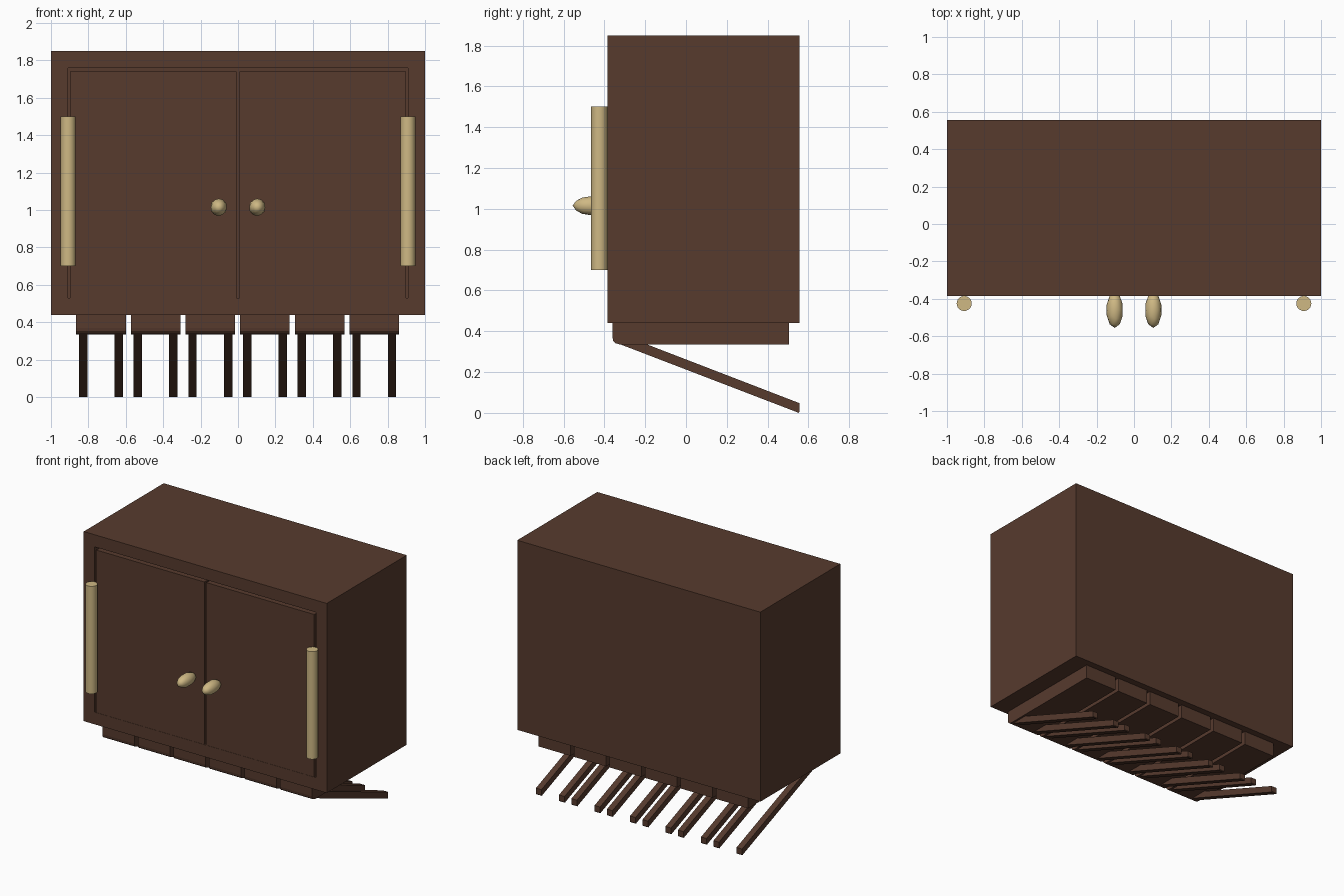
import bpy, bmesh
from mathutils import Matrix

if "Cube" in bpy.data.objects:
    bpy.data.objects.remove(bpy.data.objects["Cube"])


def material(name, rgb):
    m = bpy.data.materials.new(name)
    m.diffuse_color = (*rgb, 1)
    m.use_nodes = True
    m.node_tree.nodes["Principled BSDF"].inputs["Base Color"].default_value = m.diffuse_color
    return m


WOOD = material("dark_wood", (0.095, 0.043, 0.027))
BRASS = material("pale_brass", (0.62, 0.48, 0.23))


def finish(name, bm, mat):
    bmesh.ops.recalc_face_normals(bm, faces=bm.faces)
    me = bpy.data.meshes.new(name)
    bm.to_mesh(me)
    bm.free()
    me.materials.append(mat)
    ob = bpy.data.objects.new(name, me)
    bpy.context.collection.objects.link(ob)
    return ob


def smooth(ob, angle):
    bpy.ops.object.select_all(action='DESELECT')
    bpy.context.view_layer.objects.active = ob
    ob.select_set(True)
    bpy.ops.object.shade_smooth_by_angle(angle=angle)


def box(name, x0, x1, y0, y1, z0, z1):
    bm = bmesh.new()
    mat = Matrix.Translation(((x0 + x1) / 2, (y0 + y1) / 2, (z0 + z1) / 2)) \
        @ Matrix.Diagonal((x1 - x0, y1 - y0, z1 - z0, 1))
    bmesh.ops.create_cube(bm, size=1, matrix=mat)
    return finish(name, bm, WOOD)


def extrude_profile(name, yz, x0, x1):
    """Extrude a side profile of (y, z) points along x."""
    bm = bmesh.new()
    f = bm.faces.new([bm.verts.new((x0, y, z)) for y, z in yz])
    ext = bmesh.ops.extrude_face_region(bm, geom=[f])
    verts = [v for v in ext["geom"] if isinstance(v, bmesh.types.BMVert)]
    bmesh.ops.translate(bm, verts=verts, vec=(x1 - x0, 0, 0))
    return finish(name, bm, WOOD)


# cabinet body with a shallow door opening
FRONT, BACK = -0.385, 0.555
body = box("cabinet_body", -1, 1, FRONT, BACK, 0.44, 1.85)
cutter = box("door_opening_cutter", -0.91, 0.91, FRONT - 0.1, FRONT + 0.05, 0.53, 1.76)
cutter.hide_render = True
cutter.hide_set(True)
cut = body.modifiers.new("door_opening", 'BOOLEAN')
cut.operation = 'DIFFERENCE'
cut.object = cutter
cut.solver = 'EXACT'

# doors, flush with the frame, leaving thin gaps
for s, side in ((-1, "left"), (1, "right")):
    x0, x1 = sorted((s * 0.008, s * 0.897))
    box(f"{side}_door", x0, x1, FRONT, FRONT + 0.049, 0.531, 1.74)

    # long upright handle
    bm = bmesh.new()
    bmesh.ops.create_cone(bm, cap_ends=True, segments=24, radius1=0.04, radius2=0.04,
                          depth=0.8, matrix=Matrix.Translation((s * 0.908, -0.425, 1.1)))
    smooth(finish(f"{side}_handle", bm, BRASS), 0.6)

    # egg-shaped knob
    bm = bmesh.new()
    bmesh.ops.create_icosphere(bm, subdivisions=2, radius=1,
                               matrix=Matrix.Translation((s * 0.103, -0.46, 1.015))
                               @ Matrix.Diagonal((0.045, 0.095, 0.047, 1)))
    smooth(finish(f"{side}_knob", bm, BRASS), 0.8)

# six foot blocks, each with a pair of slanted legs
block = [(0.505, 0.44), (-0.36, 0.44), (-0.36, 0.37), (-0.357, 0.353),
         (-0.347, 0.342), (-0.325, 0.335), (0.505, 0.335)]
leg = [(-0.325, 0.337), (-0.195, 0.337), (0.555, 0.048), (0.555, 0.005),
       (0.55, 0.0), (0.54, 0.005)]
for i in range(6):
    cx = -0.7325 + 0.2922 * i
    extrude_profile(f"foot_block_{i + 1}", block, cx - 0.1325, cx + 0.1325)
    for s, side in ((-1, "left"), (1, "right")):
        lx = cx + s * 0.095
        extrude_profile(f"{side}_leg_{i + 1}", leg, lx - 0.0225, lx + 0.0225)
